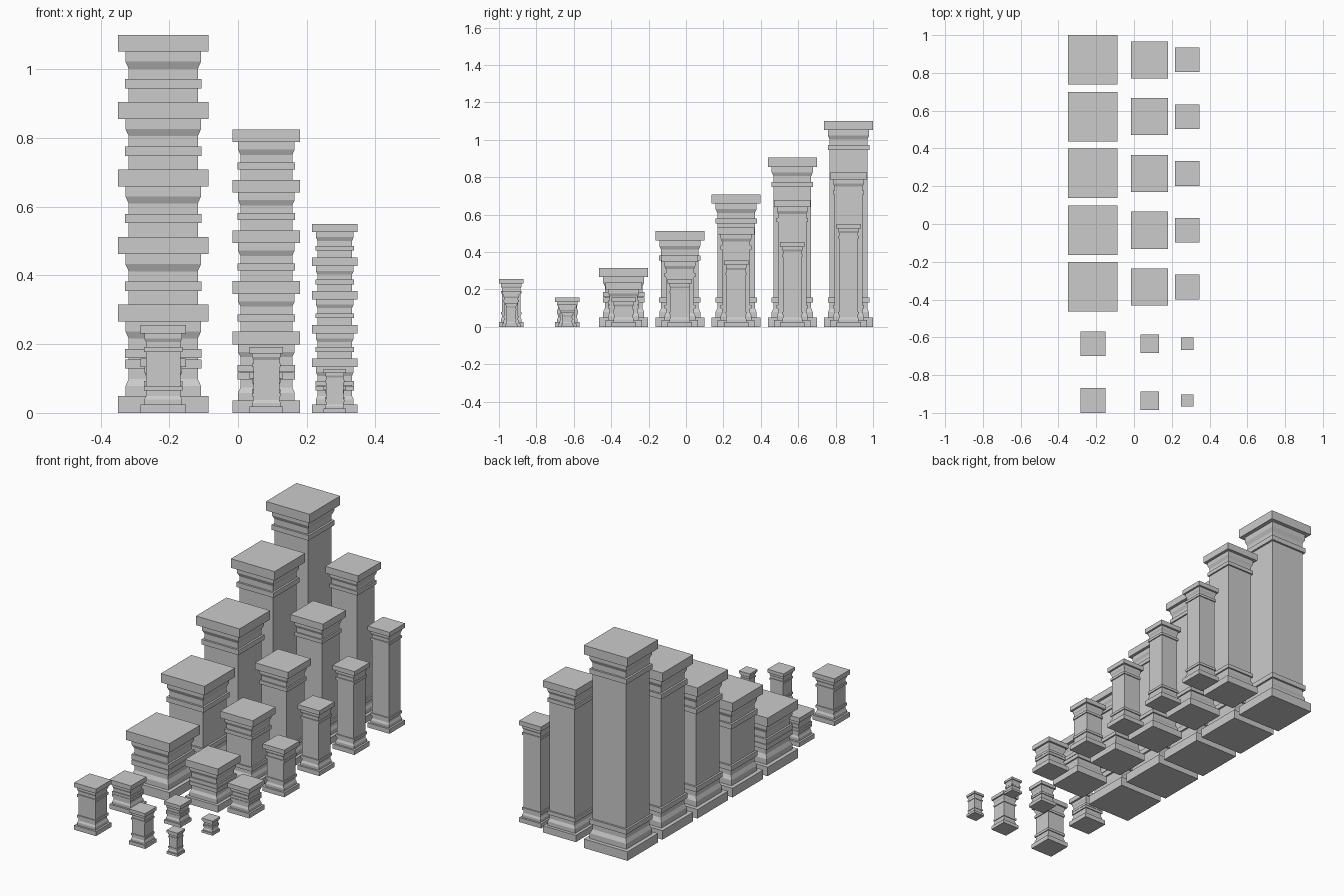
import bpy, bmesh

if "Cube" in bpy.data.objects:
    bpy.data.objects.remove(bpy.data.objects["Cube"])

# Moulding profile (half width, height from the end), shared by base and cap
MOULDING = [(0.131, 0.0), (0.131, 0.049), (0.110, 0.049), (0.110, 0.078),
            (0.1005, 0.099), (0.1005, 0.129), (0.111, 0.129),
            (0.111, 0.156), (0.1005, 0.156)]


def pillar(name, x, y, height, scale):
    """Square pillar: the moulding profile at the foot, mirrored at the head."""
    profile = MOULDING + [(w, height - z) for w, z in reversed(MOULDING)]
    bm = bmesh.new()
    rings = [[bm.verts.new((sx * w * scale, sy * w * scale, z * scale))
              for sx, sy in ((-1, -1), (1, -1), (1, 1), (-1, 1))]
             for w, z in profile]
    for low, high in zip(rings, rings[1:]):
        for i in range(4):
            j = (i + 1) % 4
            bm.faces.new((low[i], low[j], high[j], high[i]))
    bm.faces.new(rings[0][::-1])
    bm.faces.new(rings[-1])
    mesh = bpy.data.meshes.new(name)
    bm.to_mesh(mesh)
    bm.free()
    obj = bpy.data.objects.new(name, mesh)
    obj.location = (x, y, 0)
    bpy.context.collection.objects.link(obj)


# Three columns of pillars: wide, medium, narrow
COLUMNS = [("wide", -0.2175, 1.0), ("medium", 0.0825, 0.75), ("narrow", 0.2815, 0.5)]
# Rows from back to front: height and scale; the last two are half-size
ROWS = [(1.1, 1), (0.904, 1), (0.708, 1), (0.511, 1), (0.315, 1),
        (0.315, 0.5), (0.511, 0.5)]

for label, x, col_scale in COLUMNS:
    for r, (height, row_scale) in enumerate(ROWS):
        kind = "pillar" if row_scale == 1 else "small_pillar"
        pillar(f"{label}_{kind}_{r + 1}", x, 0.869 - 0.3006 * r, height,
               col_scale * row_scale)
